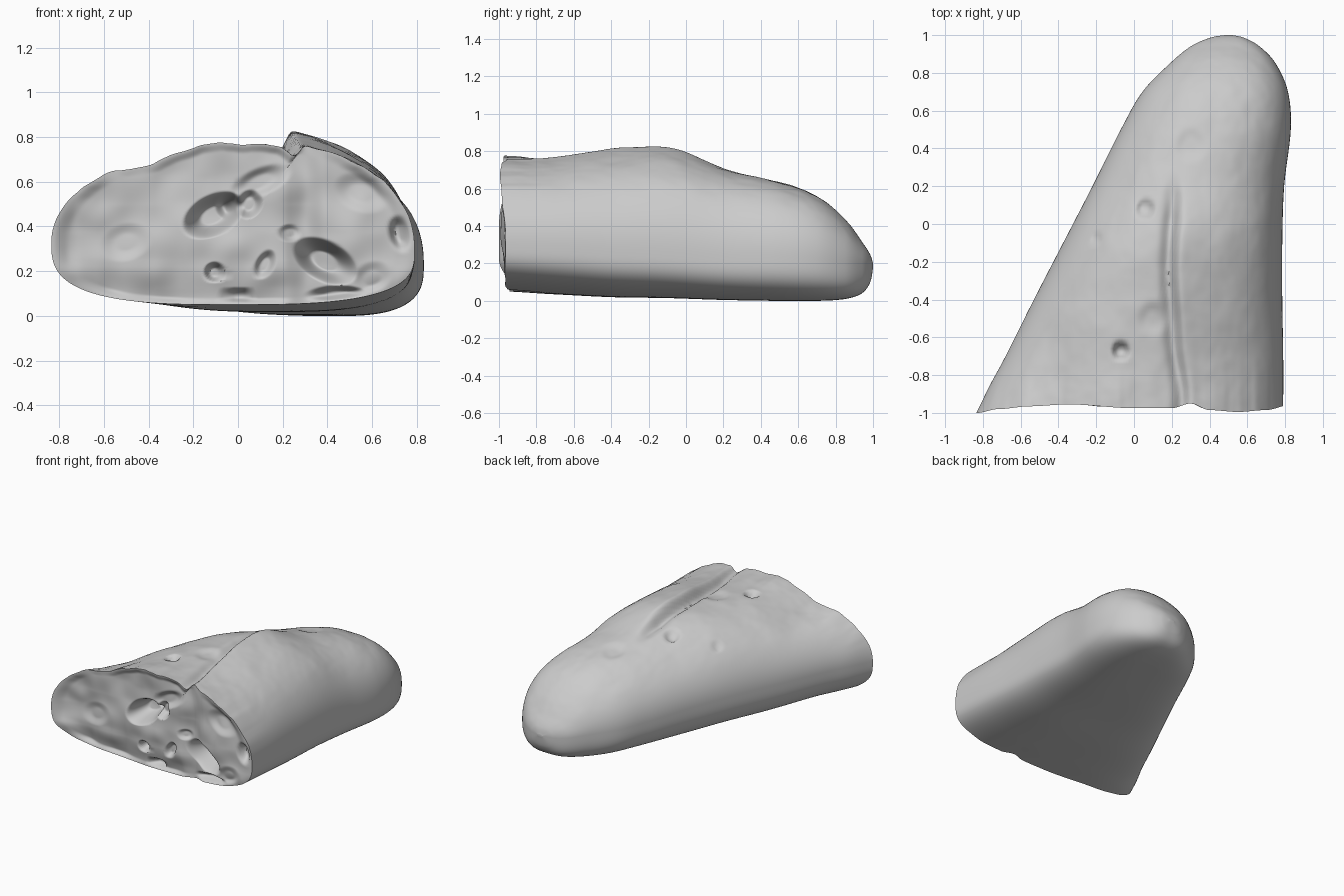
import bpy, bmesh, math
from mathutils import Vector, noise

old = bpy.data.objects.get("Cube")
if old:
    bpy.data.objects.remove(old, do_unlink=True)

AROUND, STEPS, CAP_RINGS = 320, 15, 70

# Loaf stations: y, x min, x max, top, bottom, left bulge height, right bulge height
STATIONS = [
    (-1, -.835, .79, .77, .05, .33, .29),
    (-.7, -.68, .79, .76, .035, .33, .28),
    (-.4, -.53, .785, .77, .02, .32, .26),
    (-.1, -.375, .785, .77, .015, .31, .25),
    (.2, -.22, .795, .70, .005, .29, .23),
    (.5, -.07, .83, .635, 0, .26, .23),
    (.7, .045, .815, .56, 0, .24, .22),
    (.85, .19, .75, .44, .01, .22, .2),
    (.94, .3, .665, .32, .04, .2, .2),
    (.985, .4, .585, .25, .1, .19, .19),
    (1, .48, .52, .2, .18, .19, .19),
]
# Torn front edge: x, setback
RIM = [(-.83, 0), (-.72, .02), (-.55, .035), (-.35, .045), (0, .025), (.2, .025),
       (.3, .05), (.4, .015), (.55, .005), (.7, .015), (.82, .04)]
# Crumb holes: x, z, half width, half height, tilt, depth
HOLES = [
    (-.11, .45, .14, .085, .5, .15), (-.04, .49, .06, .06, 0, .05),
    (.05, .5, .055, .065, -.5, .07), (.39, .245, .145, .085, -.5, .15),
    (-.105, .195, .045, .045, 0, .07), (.005, .09, .05, .04, 0, .05),
    (.12, .23, .04, .07, -.5, .04), (.45, .09, .14, .045, 0, .05),
    (.73, .37, .055, .08, .2, .06), (.23, .37, .05, .04, 0, .02),
    (.55, .55, .12, .08, -.4, .02), (.1, .6, .14, .06, .4, .03),
    (.6, .17, .09, .07, .4, .02), (-.5, .33, .11, .08, .3, .015),
]
# Crust dimples: x, y, radius, depth
DIMPLES = [(-.07, -.67, .055, .06), (.06, .08, .06, .03), (-.2, -.08, .04, .015),
           (.1, -.5, .1, .015), (.3, .42, .1, .012)]


def smooth(a, b, v):
    t = min(1, max(0, (v - a) / (b - a)))
    return t * t * (3 - 2 * t)


def spline(a, b, c, d, t):
    return b + .5 * t * (c - a + t * (2*a - 5*b + 4*c - d + t * (3*(b - c) + d - a)))


def rim(x, z):
    """Setback of the torn edge, larger along the bottom."""
    low = .03 * smooth(.22, .06, z)
    for (x0, v0), (x1, v1) in zip(RIM, RIM[1:]):
        if x <= x1:
            return low + v0 + (v1 - v0) * smooth(x0, x1, x)
    return low + RIM[-1][1]


def rough(x, y, z, scale, octaves):
    return noise.fractal(Vector((x, y, z)) * scale, 1, 2, octaves)


def crust_height(x, y):
    """Raised lip, split and dimples on the top crust."""
    split = .225 + .012 * math.sin(y * 7) + .06 * smooth(-.6, -1, y)
    side = x - split
    size = smooth(.3, -.1, y) * (1 - .6 * smooth(-.3, -.9, y))
    h = .06 * size * smooth(-.03, .03, side) * math.exp(-max(side, 0) / .25)
    h -= .04 * smooth(.3, 0, y) * math.exp(-((side + .03) / .04) ** 2)
    h -= .045 * smooth(-.4, -1, y) * math.exp(-((x + .4) / .14) ** 2)
    for px, py, r, depth in DIMPLES:
        d = math.hypot(x - px, y - py) / r
        h -= depth * smooth(1, .3, d)
    return h


def ring(row):
    y, x0, x1, top, bottom, bulge_l, bulge_r = row
    points = []
    for i in range(AROUND):
        a = math.tau * i / AROUND
        c, s = math.cos(a), math.sin(a)
        upper = 2.3 if c > 0 else 2.0
        p = 2 / (upper if s >= 0 else 3)
        u = math.copysign(abs(c) ** p, c)
        x = (x0 + x1) / 2 + u * (x1 - x0) / 2
        mid = bulge_l + (bulge_r - bulge_l) * (u + 1) / 2
        v = abs(s) ** p
        if s >= 0:
            z = mid + (top - mid) * v
            z += smooth(.3, .8, s) * (crust_height(x, y) + .006 * rough(x, y, z, 5, 3))
            z += .012 * s * rough(x, 0, z, 7, 3) * smooth(-.6, -1, y)
        else:
            z = mid - (mid - bottom) * v
        set_back = rim(x, z) * smooth(-.7, -1, y)
        points.append((x, y + set_back, max(z, 0)))
    return points


def crumb_depth(x, z):
    """Uneven surface and holes on the cut end."""
    d = .015 + .022 * rough(x, 3, z, 4, 2)
    for hx, hz, rx, rz, tilt, depth in HOLES:
        dx, dz = x - hx, z - hz
        c, s = math.cos(tilt), math.sin(tilt)
        r = math.hypot((dx * c + dz * s) / rx, (dz * c - dx * s) / rz)
        d += depth * smooth(1.1, .4, r)
    return max(d, -.005)


def bridge(bm, a, b):
    for i in range(AROUND):
        j = (i + 1) % AROUND
        bm.faces.new((a[i], a[j], b[j], b[i]))


bm = bmesh.new()

# Crust, lofted from the cut end to the rounded end
rows = []
last = len(STATIONS) - 1
for k in range(last):
    quad = [STATIONS[min(last, max(0, k + o))] for o in (-1, 0, 1, 2)]
    for s in range(STEPS):
        rows.append([spline(*vals, s / STEPS) for vals in zip(*quad)])
rows.append(STATIONS[-1])
loops = [[bm.verts.new(p) for p in ring(r)] for r in rows]
for a, b in zip(loops, loops[1:]):
    bridge(bm, a, b)
bm.faces.new(loops[-1])

# Cut end, closing in from the torn edge
previous = loops[0]
edge = [v.co.copy() for v in previous]
for k in range(1, CAP_RINGS):
    f = 1 - k / CAP_RINGS
    loop = []
    for e in edge:
        x, z = e.x * f, .36 + (e.z - .36) * f
        y = -1 + rim(x, z) + crumb_depth(x, z) * smooth(1, .9, f)
        loop.append(bm.verts.new((x, y, z)))
    bridge(bm, previous, loop)
    previous = loop
bm.faces.new(previous)
bmesh.ops.recalc_face_normals(bm, faces=bm.faces)

mesh = bpy.data.meshes.new("bread_chunk")
bm.to_mesh(mesh)
bm.free()
bread = bpy.data.objects.new("bread_chunk", mesh)
bpy.context.collection.objects.link(bread)

# Plain grey surface
grey = bpy.data.materials.new("light_grey")
grey.use_nodes = True
grey.diffuse_color = (.6, .6, .6, 1)
grey.node_tree.nodes["Principled BSDF"].inputs["Base Color"].default_value = (.6, .6, .6, 1)
mesh.materials.append(grey)

bpy.context.view_layer.objects.active = bread
bread.select_set(True)
bpy.ops.object.shade_smooth_by_angle(angle=math.radians(60))
